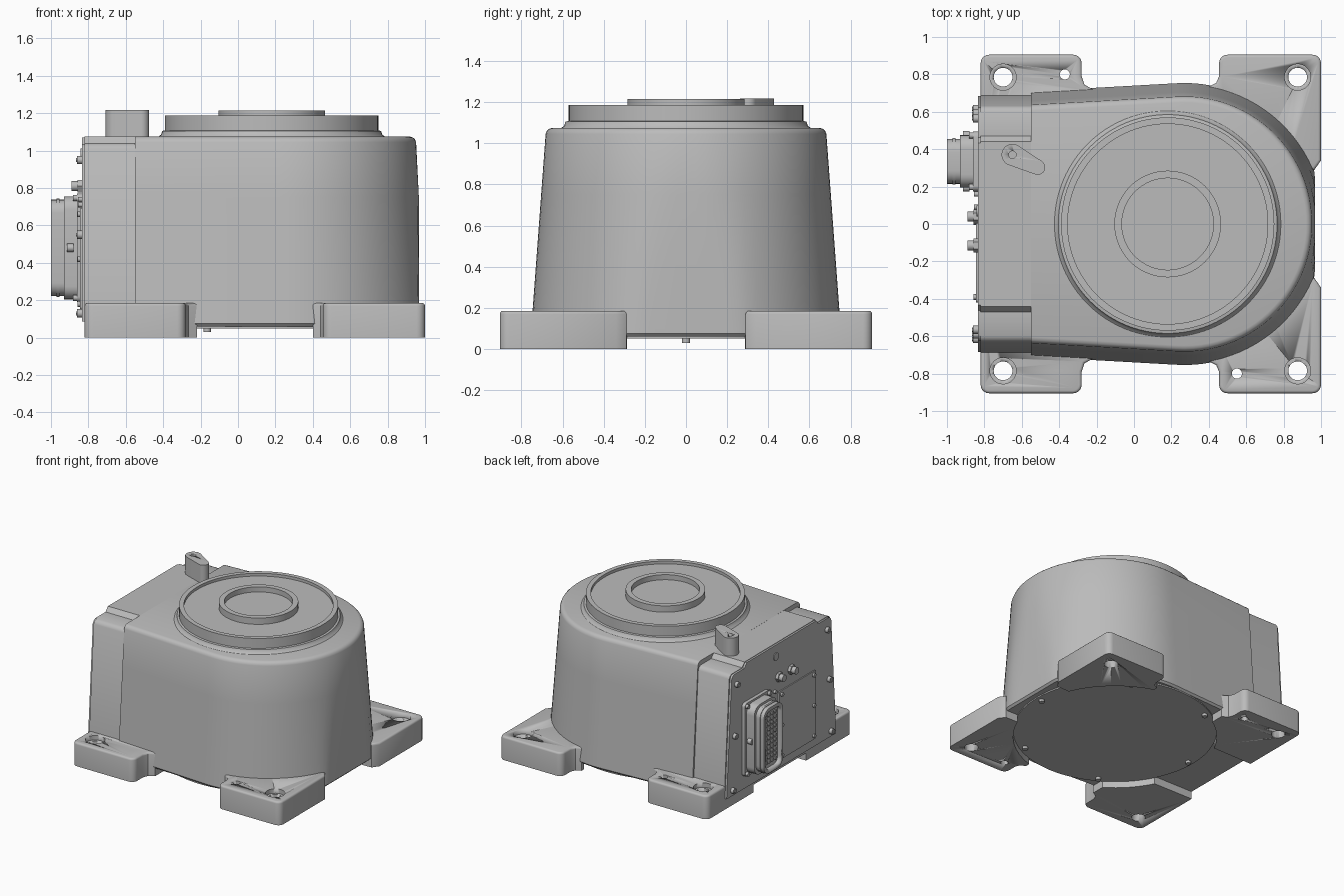
import bpy, bmesh
from math import sin, cos, radians, pi, hypot, atan2, acos
from mathutils import Vector, Matrix

if "Cube" in bpy.data.objects:
    bpy.data.objects.remove(bpy.data.objects["Cube"], do_unlink=True)

metal = bpy.data.materials.new("cast_grey")
metal.use_nodes = True
grey = (0.5, 0.5, 0.5, 1)
metal.diffuse_color = grey
metal.node_tree.nodes["Principled BSDF"].inputs["Base Color"].default_value = grey

CX = 0.18      # turret axis
WALL = -0.835  # outer face of the connection panel


def make(name, bm, smooth=True):
    bmesh.ops.recalc_face_normals(bm, faces=bm.faces)
    mesh = bpy.data.meshes.new(name)
    bm.to_mesh(mesh)
    bm.free()
    ob = bpy.data.objects.new(name, mesh)
    bpy.context.collection.objects.link(ob)
    mesh.materials.append(metal)
    if smooth:
        bpy.ops.object.select_all(action='DESELECT')
        ob.select_set(True)
        bpy.context.view_layer.objects.active = ob
        bpy.ops.object.shade_smooth_by_angle(angle=radians(35))
    return ob


def prism_bm(pts, a, b, axis='Z'):
    """Extrude a 2D outline from a to b; axis X reads the outline as (y, z)."""
    bm = bmesh.new()
    place = (lambda p: (p[0], p[1], a)) if axis == 'Z' else (lambda p: (a, p[0], p[1]))
    face = bm.faces.new([bm.verts.new(place(p)) for p in pts])
    ext = bmesh.ops.extrude_face_region(bm, geom=[face])
    shift = Vector((0, 0, b - a)) if axis == 'Z' else Vector((b - a, 0, 0))
    bmesh.ops.translate(bm, vec=shift, verts=[v for v in ext["geom"] if isinstance(v, bmesh.types.BMVert)])
    bmesh.ops.recalc_face_normals(bm, faces=bm.faces)
    return bm


def prism(name, pts, a, b, axis='Z'):
    return make(name, prism_bm(pts, a, b, axis))


def circle(u, v, r, n=24):
    return [(u + r * cos(2 * pi * i / n), v + r * sin(2 * pi * i / n)) for i in range(n)]


def rounded(u, v, w, h, r, n=6):
    pts = []
    for k, (su, sv) in enumerate([(1, 1), (-1, 1), (-1, -1), (1, -1)]):
        for i in range(n + 1):
            t = pi / 2 * (k + i / n)
            pts.append((u + su * (w / 2 - r) + r * cos(t), v + sv * (h / 2 - r) + r * sin(t)))
    return pts


def cut(target, cutter):
    cutter.hide_render = True
    bpy.context.view_layer.objects.active = target
    mod = target.modifiers.new("cut", 'BOOLEAN')
    mod.operation, mod.solver, mod.object = 'DIFFERENCE', 'EXACT', cutter
    bpy.ops.object.modifier_apply(modifier=mod.name)
    bpy.data.objects.remove(cutter, do_unlink=True)


def lathe(name, profile, n=96):
    bm = bmesh.new()
    vs = [bm.verts.new((r, 0, z)) for r, z in profile]
    es = [bm.edges.new(p) for p in zip(vs, vs[1:])]
    bmesh.ops.spin(bm, geom=vs + es, cent=(0, 0, 0), axis=(0, 0, 1), angle=2 * pi, steps=n)
    bmesh.ops.remove_doubles(bm, verts=bm.verts, dist=0.0005)
    bmesh.ops.translate(bm, vec=(CX, 0, 0), verts=bm.verts)
    return make(name, bm)


# Main housing: tapered D-shaped loft with a flattened nose
def outline(z, inset):
    t = (z - 0.06) / 1.015
    r = 0.755 - 0.075 * t - inset
    rear = 0.71 - 0.075 * t - inset
    pts = [(-0.55, -rear)]
    for i in range(49):
        a = radians(-94 + 188 * i / 48)
        pts.append((min(0.27 + r * cos(a), 0.967 - inset), r * sin(a)))
    return pts + [(-0.55, rear)]


bm = bmesh.new()
rings = []
for z, inset in [(0.06, 0.015), (0.075, 0), (0.4, 0), (0.75, 0), (1.045, 0),
                 (1.06, 0.005), (1.07, 0.015), (1.075, 0.03)]:
    rings.append([bm.verts.new((x, y, z)) for x, y in outline(z, inset)])
for lo, hi in zip(rings, rings[1:]):
    for i in range(len(lo)):
        j = (i + 1) % len(lo)
        bm.faces.new((lo[i], lo[j], hi[j], hi[i]))
bm.faces.new(rings[0])
bm.faces.new(rings[-1])
make("housing", bm)

# Rear block and its connection panel share one stepped section
half = [(0.695, 0.06), (0.632, 1.01), (0.62, 1.03), (0.6, 1.04), (0.47, 1.04), (0.44, 1.0745)]
section = half + [(-y, z) for y, z in reversed(half)]
prism("rear_block", section, -0.82, -0.54, 'X')
prism("connection_panel", [(y * 0.985, max(z, 0.09) - 0.004) for y, z in section], WALL, -0.815, 'X')


# Mounting feet, cut to the round underside, with rounded corners
def arc(a, b, n=8):
    return [(CX + 0.735 * cos(radians(a + (b - a) * i / n)),
             0.735 * sin(radians(a + (b - a) * i / n))) for i in range(n + 1)]


front_foot = arc(23, 72.5) + [(0.40, 0.735), (0.44, 0.755), (0.455, 0.79),
                              (0.455, 0.905), (1.0, 0.905), (1.0, 0.34), (0.965, 0.29)]
rear_foot = arc(153, 123) + [(-0.22, 0.72), (-0.265, 0.745), (-0.28, 0.79),
                             (-0.28, 0.905), (-0.82, 0.905), (-0.82, 0.33)]
for label, shape, hx in [("left", front_foot, 0.875), ("right", rear_foot, -0.7)]:
    for side, s in [("front", -1), ("back", 1)]:
        bm = prism_bm([(x, s * y) for x, y in shape], 0, 0.185)
        corners = [e for e in bm.edges if all(abs(v.co.y) > 0.9 for v in e.verts)
                   and abs(e.verts[0].co.z - e.verts[1].co.z) > 0.1]
        bmesh.ops.bevel(bm, geom=corners, offset=0.045, segments=5, profile=0.5, affect='EDGES')
        rim = [e for e in bm.edges if all(v.co.z > 0.18 for v in e.verts)]
        bmesh.ops.bevel(bm, geom=rim, offset=0.015, segments=3, profile=0.5, affect='EDGES')
        foot = make(f"{side}_{label}_foot", bm)
        cut(foot, prism("bore", circle(hx, s * 0.785, 0.05, 32), -0.1, 0.3))
        cut(foot, prism("counterbore", circle(hx, s * 0.785, 0.07, 32), 0.15, 0.3))
        if (label == "left") == (s < 0):
            dx = 0.55 if label == "left" else -0.37
            cut(foot, prism("dowel_hole", circle(dx, s * 0.8, 0.027), -0.1, 0.3))

# Round cover under the housing with its bolts
prism("bottom_cover", circle(CX, 0, 0.735, 96), 0.05, 0.07)
for i in range(6):
    a = pi / 3 * i
    prism("bottom_bolt", circle(CX + 0.69 * cos(a), 0.69 * sin(a), 0.02, 16), 0.03, 0.055)

# Turret flange with raised rim and central hub
lathe("turret_flange", [(0, 1.175), (0.245, 1.175), (0.245, 1.215), (0.285, 1.215),
                        (0.285, 1.165), (0.535, 1.165), (0.535, 1.187), (0.57, 1.187),
                        (0.57, 1.108), (0.585, 1.105), (0.592, 1.085), (0.612, 1.07)])

# Teardrop stop post on the roof
p, q, rp, rq = Vector((-0.65, 0.37)), Vector((-0.515, 0.303)), 0.058, 0.04
d = q - p
ang, open_ = atan2(d.y, d.x), acos((rp - rq) / d.length)
drop = [(p.x + rp * cos(ang + t), p.y + rp * sin(ang + t))
        for t in [open_ + (2 * pi - 2 * open_) * i / 16 for i in range(17)]]
drop += [(q.x + rq * cos(ang + t), q.y + rq * sin(ang + t))
         for t in [-open_ + 2 * open_ * i / 12 for i in range(13)]]
post = prism("stop_post", drop, 1.03, 1.217)
cut(post, prism("post_hole", circle(p.x, p.y, 0.02), 1.15, 1.3))


# Everything mounted on the panel sticks out towards -x
def stud(name, y, z, r, out, start=WALL, n=16):
    return prism(name, circle(y, z, r, n), start - out, start + 0.01, 'X')


for s in (-1, 1):
    for y, z in [(0.565, 0.95), (0.59, 0.55), (0.615, 0.13)]:
        stud("panel_bolt", s * y, z, 0.022, 0.025)
        stud("panel_bolt_core", s * y, z, 0.012, 0.03, n=6)

# Heavy connector: flange, shell, collar with recessed contact field
cy, cz = 0.335, 0.48
prism("connector_flange", rounded(cy, cz, 0.32, 0.58, 0.03), -0.862, WALL + 0.01, 'X')
prism("connector_shell", rounded(cy, cz, 0.28, 0.55, 0.07), -0.93, -0.85, 'X')
collar = prism("connector_collar", rounded(cy, cz, 0.24, 0.515, 0.07), -1.0, -0.92, 'X')
cut(collar, prism("collar_recess", rounded(cy, cz, 0.19, 0.46, 0.05), -1.1, -0.97, 'X'))
prism("connector_seal", rounded(cy, cz, 0.25, 0.525, 0.075), -0.97, -0.955, 'X')
for i in range(4):
    for j in range(11):
        prism("contact", rounded(cy + 0.038 * (i - 1.5), cz + 0.037 * (j - 5), 0.022, 0.022, 0.004, 1),
              -0.982, -0.965, 'X')
for sy in (-1, 1):
    for sz in (-1, 1):
        stud("connector_screw", cy + sy * 0.138, cz + sz * 0.267, 0.016, 0.02, -0.862)
    prism("connector_latch", circle(cy + sy * 0.14, cz, 0.022, 16), -0.915, -0.88, 'X')

# Blanking plate with screws
prism("blanking_plate", rounded(-0.19, 0.42, 0.46, 0.54, 0.015, 3), WALL - 0.009, WALL + 0.01, 'X')
for y in (-0.39, 0.01):
    for z in (0.18, 0.42, 0.66):
        stud("plate_screw", y, z, 0.015, 0.022)

# Two air fittings and one round plug above the plate
for y in (0.04, -0.115):
    stud("fitting_nut", y, 0.81, 0.038, 0.022, n=6)
    stud("fitting_neck", y, 0.81, 0.018, 0.04)
    stud("fitting_tip", y, 0.81, 0.027, 0.022, -0.868)
stud("round_plug", 0.07, 0.98, 0.03, 0.006, n=24)
for y, z in [(0.09, 0.71), (0.16, 0.74)]:
    stud("small_screw", y, z, 0.013, 0.02)
